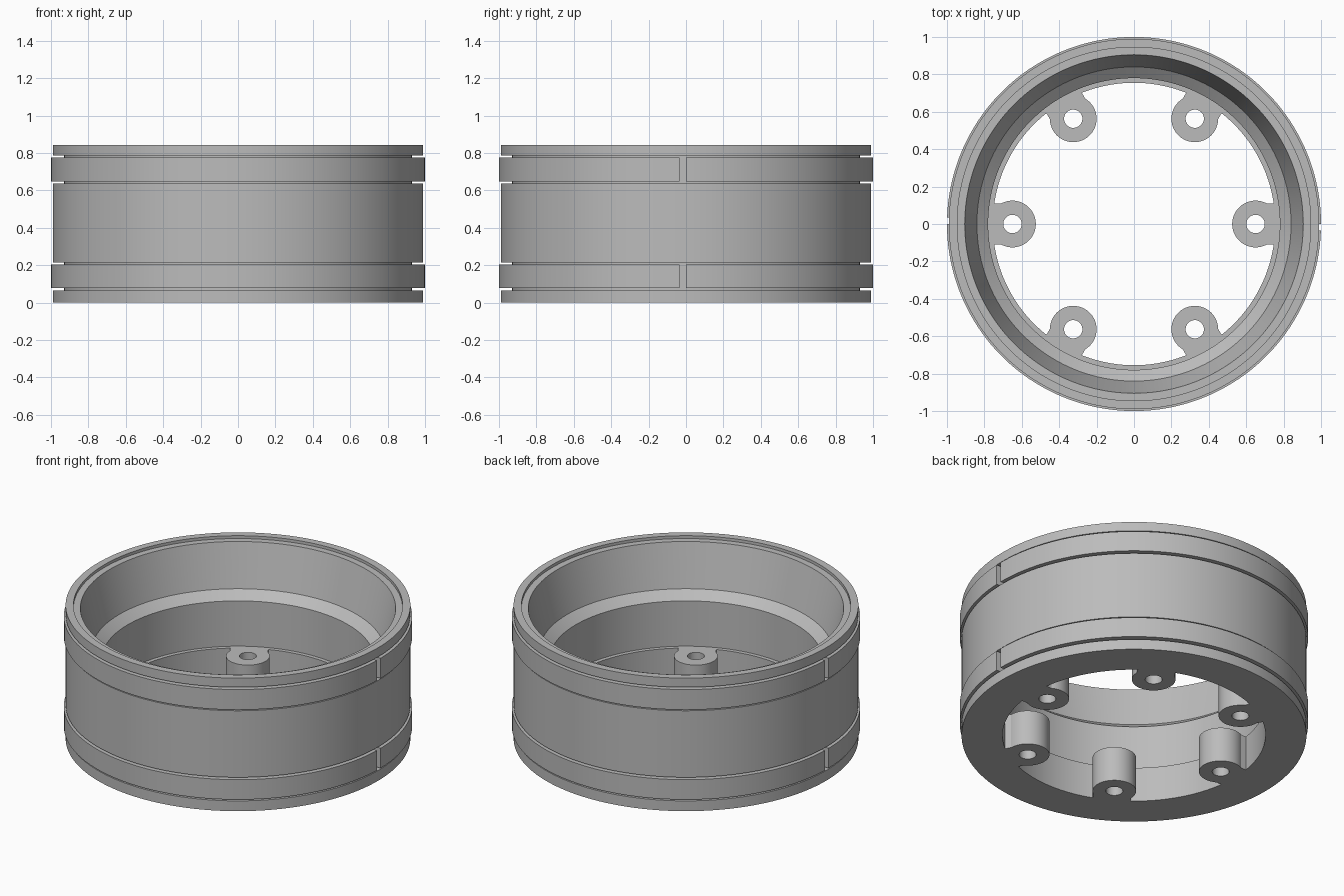
import bpy, bmesh, math
from math import cos, sin, pi, radians

cube = bpy.data.objects.get("Cube")
if cube:
    bpy.data.objects.remove(cube, do_unlink=True)

grey = bpy.data.materials.new("plain grey")
grey.use_nodes = True
colour = (0.5, 0.5, 0.5, 1)
grey.diffuse_color = colour
grey.node_tree.nodes["Principled BSDF"].inputs["Base Color"].default_value = colour


def finish(name, bm):
    bmesh.ops.recalc_face_normals(bm, faces=bm.faces)
    mesh = bpy.data.meshes.new(name)
    bm.to_mesh(mesh)
    bm.free()
    mesh.materials.append(grey)
    obj = bpy.data.objects.new(name, mesh)
    bpy.context.collection.objects.link(obj)
    bpy.ops.object.select_all(action="DESELECT")
    obj.select_set(True)
    bpy.context.view_layer.objects.active = obj
    bpy.ops.object.shade_smooth_by_angle(angle=radians(25))
    return obj


def sweep(name, profile, start=0.0, end=2 * pi, steps=160):
    """Turn a closed (radius, z) profile about z; cap it if it is not a full turn."""
    bm = bmesh.new()
    full = end - start > 2 * pi - 1e-6
    count = steps if full else steps + 1
    rows = []
    for i in range(count):
        a = start + (end - start) * i / steps
        rows.append([bm.verts.new((r * cos(a), r * sin(a), z)) for r, z in profile])
    n = len(profile)
    for i in range(steps):
        a, b = rows[i], rows[(i + 1) % count]
        for j in range(n):
            k = (j + 1) % n
            bm.faces.new((a[j], b[j], b[k], a[k]))
    if not full:
        bm.faces.new(rows[0])
        bm.faces.new(rows[-1])
    return finish(name, bm)


# Rim body with two outer grooves, a stepped lip and a tapered bore
OUTER, FLOOR, TOP = 0.99, 0.93, 0.843
body = [(0.755, 0), (OUTER, 0)]
for low, high in ((0.065, 0.214), (0.636, 0.785)):
    body += [(OUTER, low), (FLOOR, low), (FLOOR, high), (OUTER, high)]
body += [(OUTER, TOP), (0.945, TOP), (0.945, 0.825), (0.905, 0.825),
         (0.84, 0.556), (0.78, 0.507), (0.78, 0.22), (0.755, 0.22)]
sweep("rim_body", body)

# Split bands: two half rings in each groove, with a gap at each end
gap = 0.036
for level, low, high in (("lower", 0.078, 0.204), ("upper", 0.647, 0.775)):
    section = [(FLOOR, low), (1, low), (1, high), (FLOOR, high)]
    for side, turn in (("back", 0), ("front", pi)):
        sweep(f"{level}_band_{side}", section, turn, turn + pi - gap, 80)

# Bolt lugs: rounded tabs with a through hole, joined to the bore by a short neck
LUG_R, HOLE_R, CENTRE, HEIGHT, SEG = 0.125, 0.049, 0.65, 0.22, 48


def lug(name, turn):
    bm = bmesh.new()
    neck = radians(61)
    outer, inner = [], []
    for i in range(SEG + 1):
        a = neck + (2 * pi - 2 * neck) * i / SEG
        outer.append((CENTRE + LUG_R * cos(a), LUG_R * sin(a)))
        inner.append((CENTRE + HOLE_R * cos(a), HOLE_R * sin(a)))
    # neck end, with the hole's remaining arc behind it
    half = LUG_R * sin(neck)
    for i in range(9):
        t = 1 - i / 4
        a = neck * -t
        outer.append((0.768, half * -t))
        inner.append((CENTRE + HOLE_R * cos(a), HOLE_R * sin(a)))

    def ring(points, z):
        return [bm.verts.new((x * cos(turn) - y * sin(turn),
                              x * sin(turn) + y * cos(turn), z)) for x, y in points]

    loops = [ring(outer, 0), ring(outer, HEIGHT), ring(inner, HEIGHT), ring(inner, 0)]
    n = len(outer)
    for a, b in zip(loops, loops[1:] + loops[:1]):
        for i in range(n):
            k = (i + 1) % n
            bm.faces.new((a[i], a[k], b[k], b[i]))
    bmesh.ops.remove_doubles(bm, verts=bm.verts, dist=1e-5)
    return finish(name, bm)


for i in range(6):
    lug(f"bolt_lug_{i + 1}", i * pi / 3)
